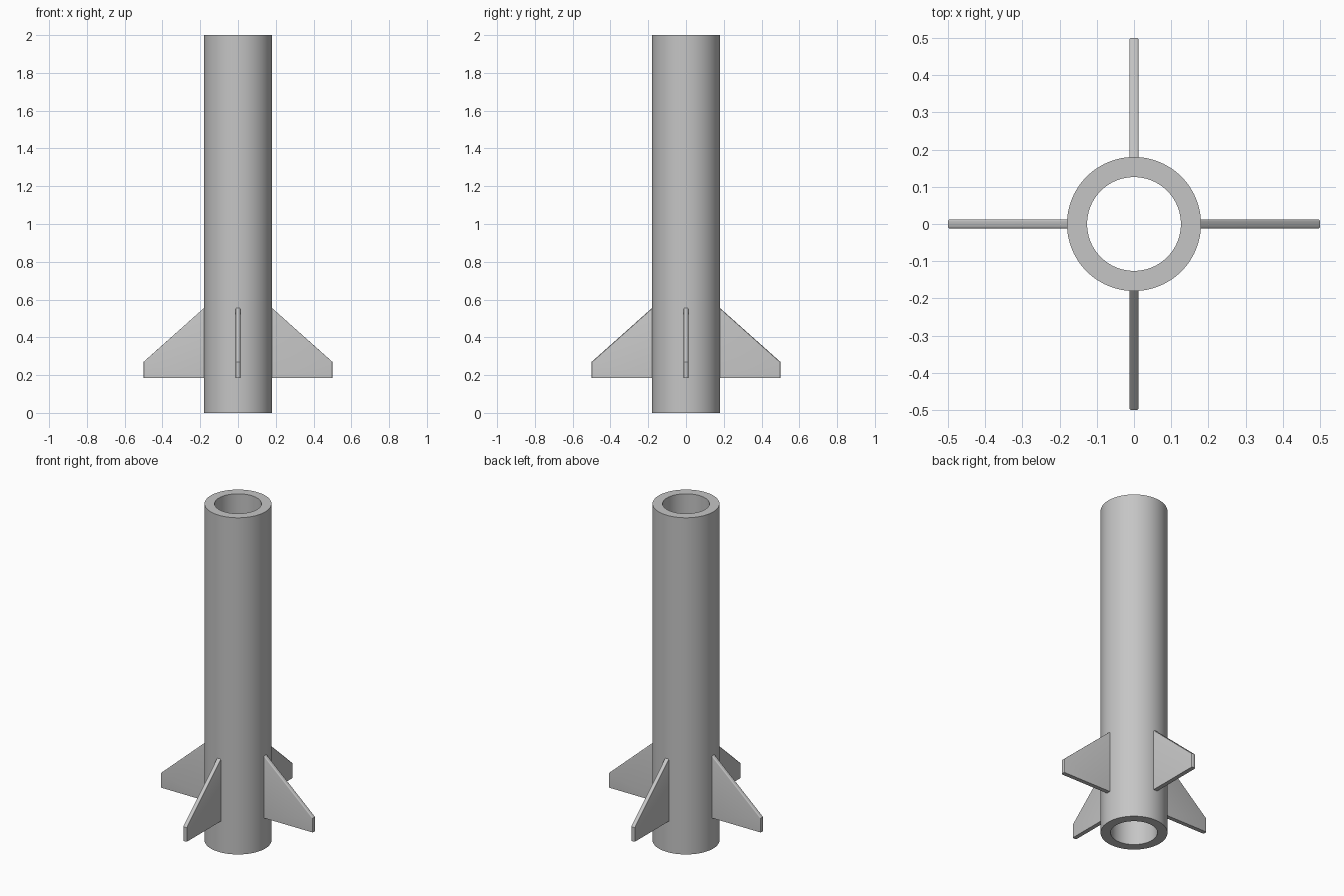
import bpy, bmesh, math
from mathutils import Matrix

if "Cube" in bpy.data.objects:
    bpy.data.objects.remove(bpy.data.objects["Cube"])

grey = bpy.data.materials.new("light grey")
grey.diffuse_color = (0.56, 0.56, 0.56, 1)
grey.use_nodes = True
grey.node_tree.nodes["Principled BSDF"].inputs["Base Color"].default_value = grey.diffuse_color


def finish(bm, name):
    bmesh.ops.recalc_face_normals(bm, faces=bm.faces)
    mesh = bpy.data.meshes.new(name)
    bm.to_mesh(mesh)
    bm.free()
    mesh.materials.append(grey)
    obj = bpy.data.objects.new(name, mesh)
    bpy.context.collection.objects.link(obj)
    bpy.ops.object.select_all(action='DESELECT')
    obj.select_set(True)
    bpy.context.view_layer.objects.active = obj
    bpy.ops.object.shade_smooth_by_angle(angle=math.radians(30))
    return obj


# Open body tube: a rectangular wall section spun around the z axis
R_OUT, R_IN, HEIGHT = 0.18, 0.126, 2.0
bm = bmesh.new()
section = [bm.verts.new(p) for p in
           [(R_IN, 0, 0), (R_OUT, 0, 0), (R_OUT, 0, HEIGHT), (R_IN, 0, HEIGHT)]]
edges = [bm.edges.new((section[i], section[(i + 1) % 4])) for i in range(4)]
bmesh.ops.spin(bm, geom=section + edges, cent=(0, 0, 0), axis=(0, 0, 1),
               angle=math.tau, steps=96, use_merge=True)
bmesh.ops.remove_doubles(bm, verts=bm.verts, dist=1e-5)
finish(bm, "body_tube")

# Four fins: swept plate with rounded leading and tip edges, root set in the wall
THICK, ROOT = 0.025, 0.155
LOW, TIP_TOP, ROOT_TOP = 0.185, 0.27, 0.555
slope = (ROOT_TOP - TIP_TOP) / (0.5 - R_OUT)
profile = [(ROOT, LOW), (0.5, LOW), (0.5, TIP_TOP),
           (ROOT, ROOT_TOP + slope * (R_OUT - ROOT))]
for i in range(4):
    bm = bmesh.new()
    face = bm.faces.new([bm.verts.new((x, -THICK / 2, z)) for x, z in profile])
    ext = bmesh.ops.extrude_face_region(bm, geom=[face])
    bmesh.ops.translate(bm, vec=(0, THICK, 0),
                        verts=[v for v in ext["geom"] if isinstance(v, bmesh.types.BMVert)])
    bmesh.ops.recalc_face_normals(bm, faces=bm.faces)
    rounded = []
    for e in bm.edges:
        a, b = (v.co for v in e.verts)
        along_plate = abs(a.y - b.y) < 1e-5
        outer = max(a.x, b.x) > 0.49 and max(a.z, b.z) > LOW + 0.01
        if along_plate and outer:
            rounded.append(e)
    bmesh.ops.bevel(bm, geom=rounded, offset=0.006, segments=3,
                    profile=0.5, affect='EDGES')
    bm.transform(Matrix.Rotation(i * math.pi / 2, 4, 'Z'))
    finish(bm, f"fin_{i + 1}")
